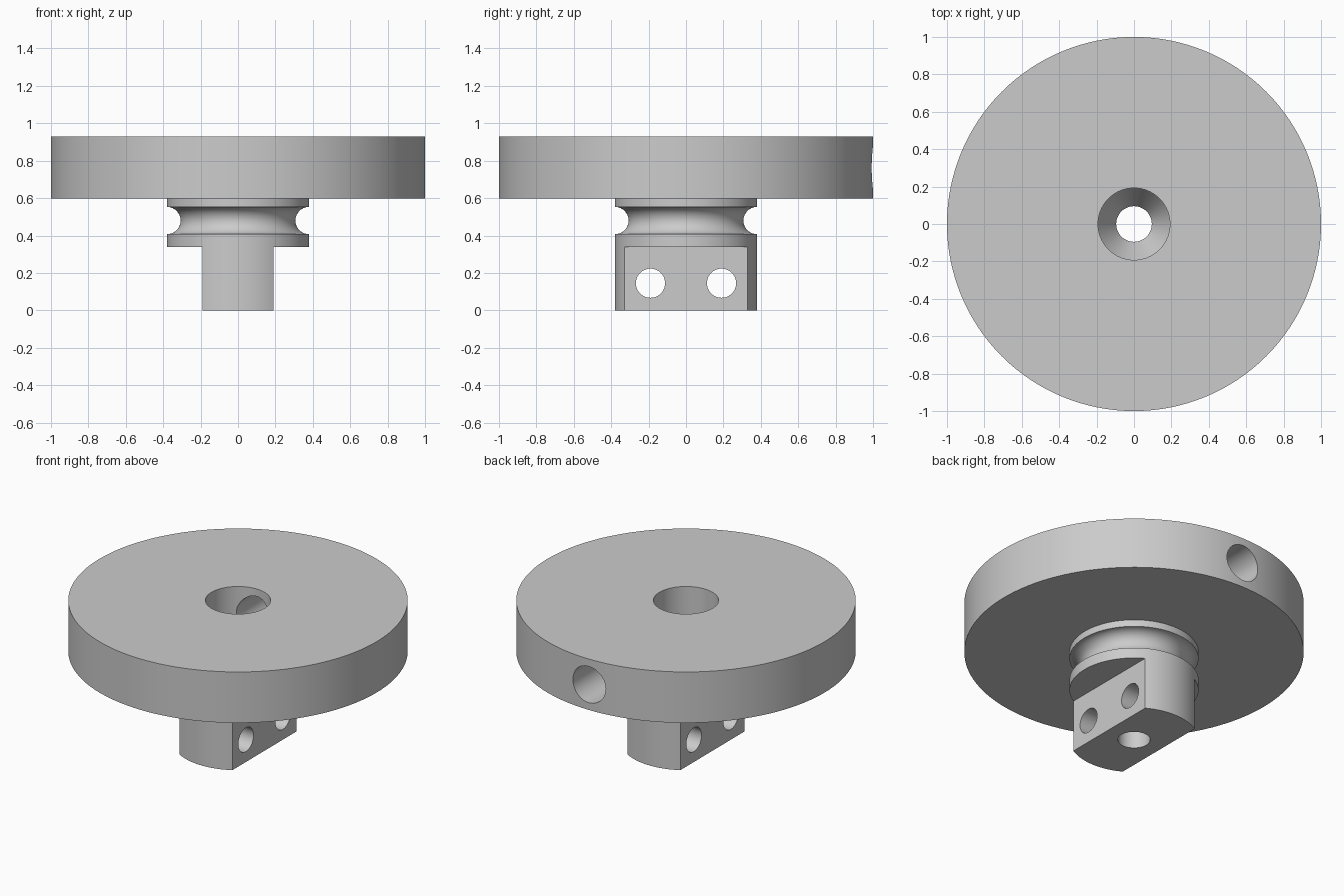
import bpy, bmesh, math
from mathutils import Matrix, Vector

default = bpy.data.objects.get("Cube")
if default:
    bpy.data.objects.remove(default, do_unlink=True)

# Main sizes
DISC_R, HUB_R, BORE_R, THROUGH_R = 1.0, 0.38, 0.192, 0.095
DISC_TOP, DISC_BOTTOM, HUB_BOTTOM = 0.928, 0.597, 0.338
GROOVE_Z, GROOVE_R = 0.48, 0.073
TANG_HALF = 0.19
CONE_TOP, CONE_BOTTOM = 0.597, 0.44

metal = bpy.data.materials.new("grey metal")
metal.use_nodes = True
grey = (0.6, 0.6, 0.6, 1)
metal.diffuse_color = grey
metal.node_tree.nodes["Principled BSDF"].inputs["Base Color"].default_value = grey


def add_object(name, bm):
    bmesh.ops.recalc_face_normals(bm, faces=bm.faces)
    mesh = bpy.data.meshes.new(name)
    bm.to_mesh(mesh)
    bm.free()
    mesh.materials.append(metal)
    obj = bpy.data.objects.new(name, mesh)
    bpy.context.collection.objects.link(obj)
    return obj


def lathe(name, profile, steps=128):
    """Revolve a closed (radius, height) section around the z axis."""
    bm = bmesh.new()
    verts = [bm.verts.new((r, 0, z)) for r, z in profile]
    edges = [bm.edges.new((v, verts[i - 1])) for i, v in enumerate(verts)]
    bmesh.ops.spin(bm, geom=verts + edges, cent=(0, 0, 0), axis=(0, 0, 1),
                   angle=math.tau, steps=steps, use_duplicate=False)
    bmesh.ops.remove_doubles(bm, verts=bm.verts, dist=1e-5)
    return add_object(name, bm)


def rod(name, start, end, radius):
    """Solid cylinder between two points."""
    a, b = Vector(start), Vector(end)
    turn = (b - a).to_track_quat('Z', 'Y').to_matrix().to_4x4()
    bm = bmesh.new()
    bmesh.ops.create_cone(bm, cap_ends=True, segments=48, radius1=radius, radius2=radius,
                          depth=(b - a).length, matrix=Matrix.Translation((a + b) / 2) @ turn)
    return add_object(name, bm)


def block(name, centre, size):
    bm = bmesh.new()
    bmesh.ops.create_cube(bm, size=1, matrix=Matrix.Translation(centre) @ Matrix.Diagonal((*size, 1)))
    return add_object(name, bm)


def cut(target, cutter):
    cutter.hide_render = True
    mod = target.modifiers.new("cut", 'BOOLEAN')
    mod.operation = 'DIFFERENCE'
    mod.solver = 'EXACT'
    mod.object = cutter
    bpy.context.view_layer.objects.active = target
    bpy.ops.object.modifier_apply(modifier=mod.name)
    bpy.data.objects.remove(cutter, do_unlink=True)


# Turned body: disc, grooved hub, stepped bore with a conical shoulder
groove = []
for i in range(21):
    a = math.pi * i / 20
    groove.append((HUB_R - GROOVE_R * math.sin(a), GROOVE_Z + GROOVE_R * math.cos(a)))
section = [(BORE_R, DISC_TOP), (DISC_R, DISC_TOP), (DISC_R, DISC_BOTTOM), (HUB_R, DISC_BOTTOM)]
section += groove
section += [(HUB_R, HUB_BOTTOM), (HUB_R, 0), (THROUGH_R, 0),
            (THROUGH_R, CONE_BOTTOM), (BORE_R, CONE_TOP)]
body = lathe("disc_with_grooved_hub_and_tang", section)

# Flats on both sides leave the tang; two cross holes pass through it
for side in (-1, 1):
    cut(body, block("flat_cutter", (side * (TANG_HALF + 0.25), 0, HUB_BOTTOM / 2 - 0.1),
                    (0.5, 1, HUB_BOTTOM + 0.2)))
for side in (-1, 1):
    cut(body, rod("cross_hole_cutter", (-0.5, side * 0.19, 0.145), (0.5, side * 0.19, 0.145), 0.078))

# Set screw hole from the back rim into the bore
cut(body, rod("screw_hole_cutter", (0, 0.05, 0.762), (0, 1.2, 0.762), 0.118))

# Smooth round walls, crisp edges
bpy.ops.object.select_all(action='DESELECT')
body.select_set(True)
bpy.context.view_layer.objects.active = body
bpy.ops.object.shade_smooth_by_angle(angle=math.radians(30))
